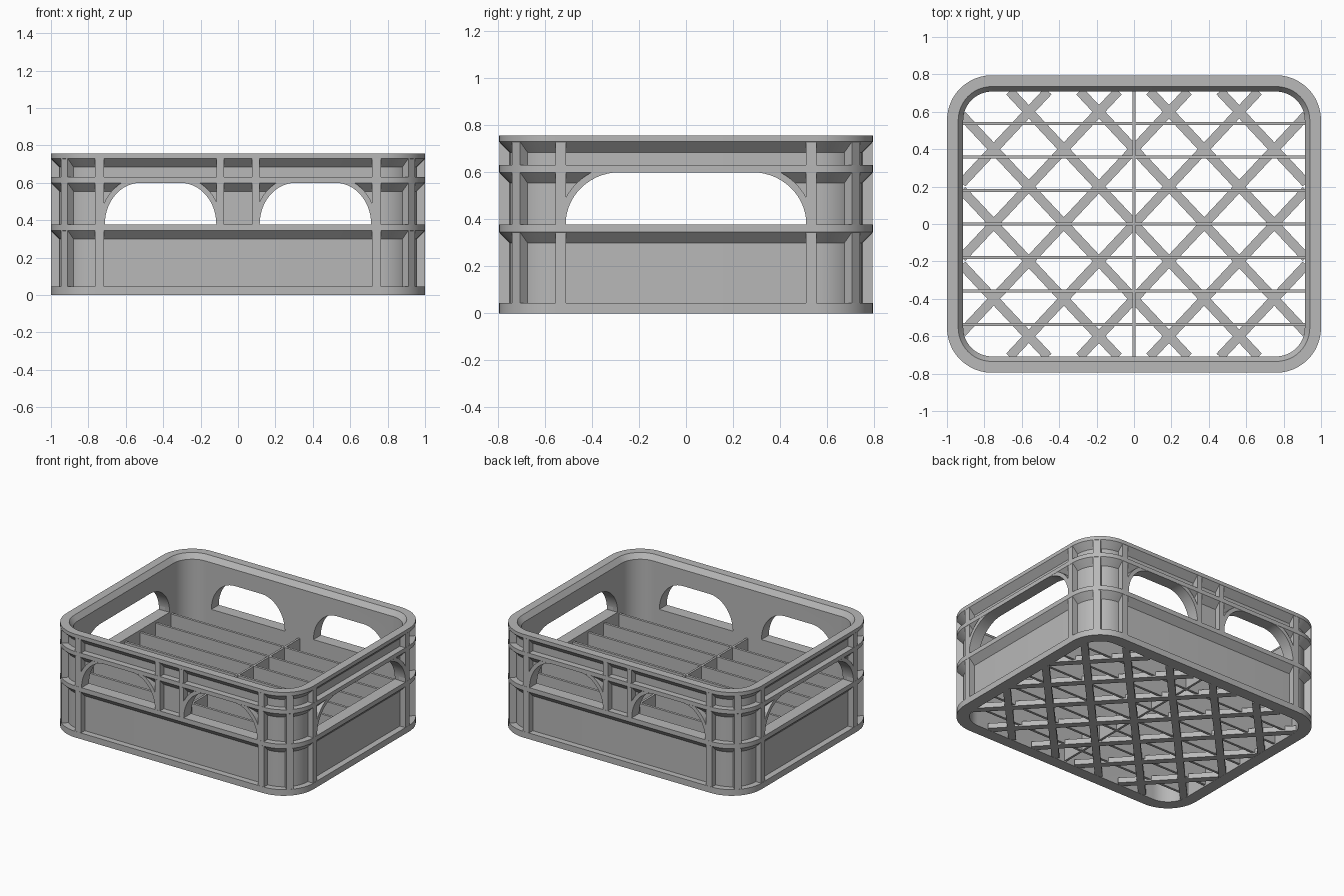
import bpy, bmesh, math
from mathutils import Matrix, Vector

if "Cube" in bpy.data.objects:
    bpy.data.objects.remove(bpy.data.objects["Cube"], do_unlink=True)

HX, HY, RADIUS = 1.0, 0.795, 0.24      # half sizes and corner radius
CX, CY = HX - RADIUS, HY - RADIUS      # corner arc centres
WALL, RECESS = 0.087, 0.045            # full wall depth, panel recess
SILL, ARCH_TOP = 0.378, 0.60

grey = bpy.data.materials.new("grey_plastic")
grey.use_nodes = True
grey.diffuse_color = (0.48, 0.48, 0.48, 1)
bsdf = next(n for n in grey.node_tree.nodes if n.type == 'BSDF_PRINCIPLED')
bsdf.inputs["Base Color"].default_value = (0.48, 0.48, 0.48, 1)
bsdf.inputs["Roughness"].default_value = 0.6


def make(name, bm):
    bmesh.ops.recalc_face_normals(bm, faces=bm.faces)
    mesh = bpy.data.meshes.new(name)
    bm.to_mesh(mesh)
    bm.free()
    mesh.materials.append(grey)
    ob = bpy.data.objects.new(name, mesh)
    bpy.context.scene.collection.objects.link(ob)
    return ob


def add_box(bm, centre, size, angle=0.0):
    m = (Matrix.Translation(centre) @ Matrix.Rotation(angle, 4, 'Z')
         @ Matrix.Diagonal((*size, 1)))
    bmesh.ops.create_cube(bm, size=1, matrix=m)


def outline(inset, z, steps=12):
    """Rounded rectangle at a given inset and height."""
    pts = []
    r = RADIUS - inset
    for q, (sx, sy) in enumerate([(1, 1), (-1, 1), (-1, -1), (1, -1)]):
        for i in range(steps + 1):
            a = math.pi / 2 * (q + i / steps)
            pts.append((sx * CX + r * math.cos(a), sy * CY + r * math.sin(a), z))
    return pts


def sweep(bm, profile):
    """Closed profile of (inset, height) carried round the crate."""
    rings = [[bm.verts.new(p) for p in outline(d, z)] for d, z in profile]
    n = len(rings[0])
    for k, ring in enumerate(rings):
        nxt = rings[(k + 1) % len(rings)]
        for i in range(n):
            j = (i + 1) % n
            bm.faces.new((ring[i], ring[j], nxt[j], nxt[i]))


def arch(half, rx, grow=0.0, steps=14):
    """Arch outline from one foot to the other, as (along, height)."""
    right = []
    for i in range(steps + 1):
        a = math.pi / 2 * i / steps
        right.append((half - rx + (rx + grow) * math.cos(a),
                      SILL + (ARCH_TOP - SILL + grow) * math.sin(a)))
    return right + [(-u, z) for u, z in reversed(right)]


def place(side, u, depth, z):
    """Point on a wall: u along it, depth in from its outer face."""
    axis, sign, mid = side
    if axis == 'y':
        return Vector((mid + u, sign * (HY - depth), z))
    return Vector((sign * (HX - depth), mid + u, z))


# Handle openings: wall position, half width, corner width
handles = [(('y', s, m), 0.298, 0.19) for s in (-1, 1) for m in (-0.414, 0.414)]
handles += [(('x', s, 0.0), 0.512, 0.23) for s in (-1, 1)]

# Shell with its rails, sloped rail undersides and bevelled inner lip
bm = bmesh.new()
sweep(bm, [(0, 0), (0, 0.045), (RECESS, 0.045), (RECESS, 0.30), (0, 0.345),
           (0, SILL), (RECESS, SILL), (RECESS, 0.555), (0, 0.60), (0, 0.63),
           (RECESS, 0.63), (RECESS, 0.685), (0, 0.73), (0, 0.757),
           (0.06, 0.757), (WALL, 0.72), (WALL, 0)])
shell = make("crate_shell", bm)

# Cut the handle openings
bm = bmesh.new()
for side, half, rx in handles:
    pts = arch(half, rx)
    near = [bm.verts.new(place(side, u, -0.1, z)) for u, z in pts]
    far = [bm.verts.new(place(side, u, 0.2, z)) for u, z in pts]
    bm.faces.new(near)
    bm.faces.new(list(reversed(far)))
    for i in range(len(pts)):
        j = (i + 1) % len(pts)
        bm.faces.new((near[i], near[j], far[j], far[i]))
cutter = make("handle_cutter", bm)
cutter.hide_render = True
mod = shell.modifiers.new("handles", 'BOOLEAN')
mod.operation, mod.solver, mod.object = 'DIFFERENCE', 'EXACT', cutter
graph = bpy.context.evaluated_depsgraph_get()
cut = bpy.data.meshes.new_from_object(shell.evaluated_get(graph))
shell.modifiers.clear()
shell.data = cut
bpy.data.objects.remove(cutter, do_unlink=True)

# Curved rims around the handle openings
bm = bmesh.new()
for side, half, rx in handles:
    loops = [[bm.verts.new(place(side, u, d, z)) for u, z in arch(half, rx, g)]
             for g, d in ((0, 0.001), (0.028, 0.001), (0.028, 0.05), (0, 0.05))]
    for k in range(4):
        a, b = loops[k], loops[(k + 1) % 4]
        for i in range(len(a) - 1):
            bm.faces.new((a[i], a[i + 1], b[i + 1], b[i]))
    bm.faces.new([l[0] for l in loops])
    bm.faces.new([l[-1] for l in loops])
rims = make("handle_rims", bm)

# Upright ribs beside the corners, on the corners and between the handles
bm = bmesh.new()
rib_depth = 0.05
for sx in (-1, 1):
    for sy in (-1, 1):
        y_face, x_face = sy * (HY - 0.026), sx * (HX - 0.026)
        add_box(bm, (sx * 0.741, y_face, 0.38), (0.048, rib_depth, 0.73))
        add_box(bm, (x_face, sy * 0.533, 0.38), (rib_depth, 0.046, 0.73))
        add_box(bm, (sx * 0.096, y_face, 0.55), (0.04, rib_depth, 0.38))
        r = (RADIUS - 0.027) * math.sqrt(0.5)
        add_box(bm, (sx * (CX + r), sy * (CY + r), 0.38),
                (rib_depth, rib_depth, 0.73), math.radians(45))
make("upright_ribs", bm)

# Diagonal floor lattice
bm = bmesh.new()
slope, pitch, lx, ly = 0.2 / 0.1875, 0.375, 0.92, 0.71
for s in (-1, 1):
    for k in range(-5, 6):
        x0 = k * pitch
        a = max(-lx, x0 - ly / slope)
        b = min(lx, x0 + ly / slope)
        if b - a < 0.12:
            continue
        p = Vector((a, s * slope * (a - x0), 0))
        q = Vector((b, s * slope * (b - x0), 0))
        mid = (p + q) / 2
        add_box(bm, (mid.x, mid.y, 0.02), ((q - p).length, 0.05, 0.038),
                math.atan2(q.y - p.y, q.x - p.x))
make("floor_lattice", bm)

# Thin upright dividers inside the crate
bm = bmesh.new()
for k in range(-3, 4):
    add_box(bm, (0, k * 0.179, 0.185), (1.84, 0.018, 0.35))
add_box(bm, (0, 0, 0.184), (0.016, 1.43, 0.348))
make("dividers", bm)

# Smooth the curves and keep the edges crisp
for ob in (shell, rims):
    ob.data.shade_smooth()
    ob.data.set_sharp_from_angle(angle=math.radians(30))
